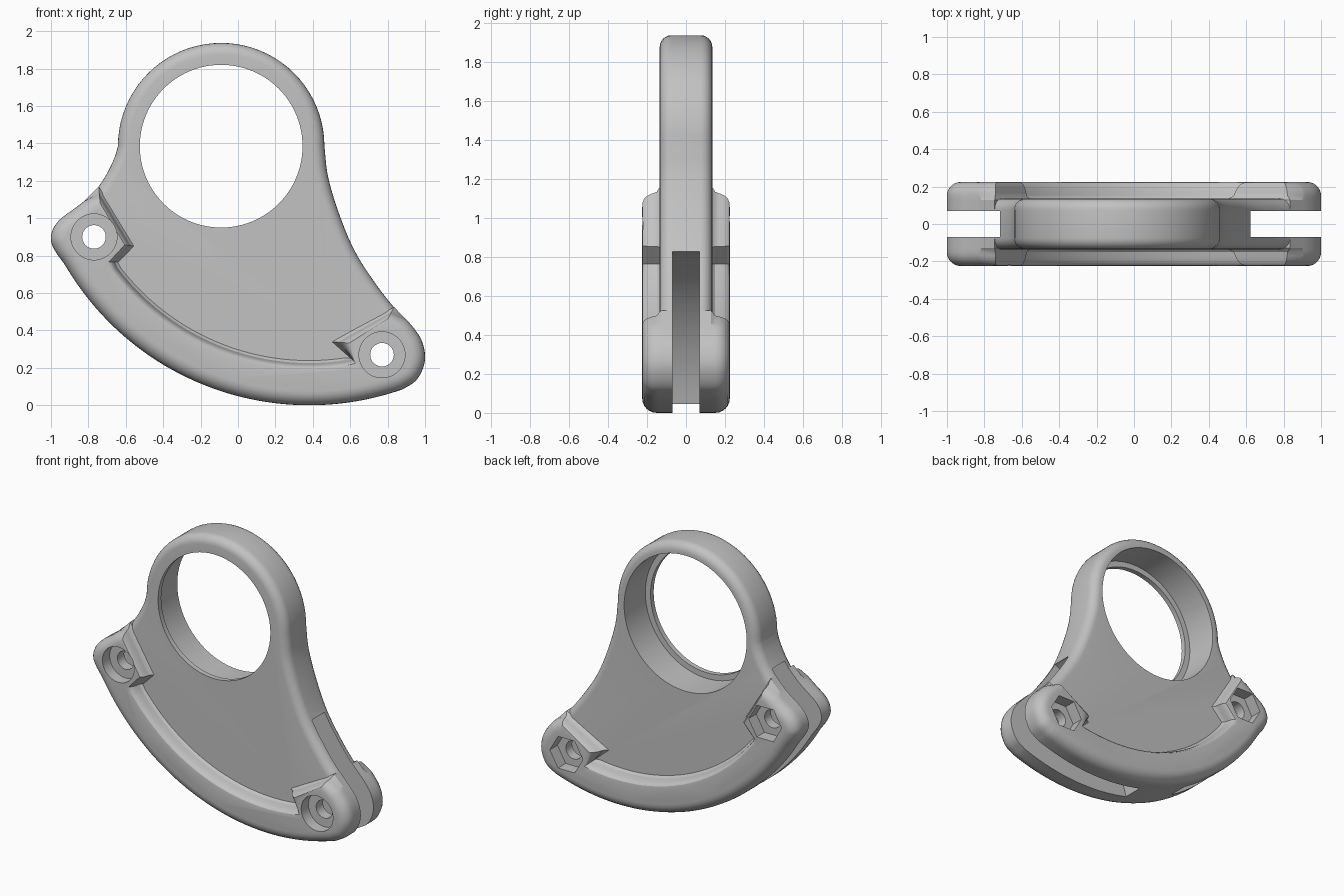
import bpy, bmesh, math
from mathutils import Vector as V

if "Cube" in bpy.data.objects:
    bpy.data.objects.remove(bpy.data.objects["Cube"])

RING = V((-0.09, 1.385))            # centre of the large eye
ARC = V((0.38, 1.51))               # centre of the curved lower edge
BOLTS = [V((-0.77, 0.90)), V((0.77, 0.27))]

grey = bpy.data.materials.new("light grey")
grey.diffuse_color = (0.54, 0.54, 0.54, 1)
grey.use_nodes = True
grey.node_tree.nodes["Principled BSDF"].inputs["Base Color"].default_value = grey.diffuse_color


def angle(p):
    d = V(p) - ARC
    return math.atan2(d.y, d.x)


def arc(c, r, a0, a1, n):
    return [c + r * V((math.cos(a0 + (a1 - a0) * i / n), math.sin(a0 + (a1 - a0) * i / n)))
            for i in range(n + 1)]


def spline(pts, n=5):
    p = [V(q) for q in pts]
    p = [2 * p[0] - p[1]] + p + [2 * p[-1] - p[-2]]
    out = []
    for i in range(1, len(p) - 2):
        a, b, c, d = p[i - 1:i + 3]
        for k in range(n):
            t = k / n
            out.append(0.5 * (2 * b + (c - a) * t + (2 * a - 5 * b + 4 * c - d) * t * t
                              + (3 * b - a - 3 * c + d) * t ** 3))
    return out + [p[-2]]


def bezier(a, mid, b, n=20):
    a, mid, b = V(a), V(mid), V(b)
    c = 2 * mid - (a + b) / 2
    return [a * (1 - i / n) ** 2 + c * 2 * (i / n) * (1 - i / n) + b * (i / n) ** 2 for i in range(n + 1)]


def inset(pts, d):
    # counter-clockwise outline moved inwards
    out = []
    for i, p in enumerate(pts):
        t = (pts[(i + 1) % len(pts)] - pts[i - 1]).normalized()
        out.append(p + d * V((-t.y, t.x)))
    return out


def loft(name, layers):
    # layers: (y, outline points in x and z), from front to back
    first = layers[0][1]
    area = sum(first[i - 1].x * p.y - p.x * first[i - 1].y for i, p in enumerate(first))
    bm = bmesh.new()
    rings = [[bm.verts.new((p.x, y, p.y)) for p in (pts if area > 0 else pts[::-1])] for y, pts in layers]
    n = len(first)
    for a, b in zip(rings, rings[1:]):
        for i in range(n):
            j = (i + 1) % n
            bm.faces.new((a[i], b[i], b[j], a[j]))
    bm.faces.new(rings[0])
    bm.faces.new(rings[-1][::-1])
    bm.normal_update()
    me = bpy.data.meshes.new(name)
    bm.to_mesh(me)
    bm.free()
    me.materials.append(grey)
    ob = bpy.data.objects.new(name, me)
    bpy.context.collection.objects.link(ob)
    return ob


def disc(name, c, r, y0, y1, n=48):
    pts = arc(c, r, 0, 2 * math.pi, n)[:-1]
    return loft(name, [(y0, pts), (y1, pts)])


def combine(target, tool, op):
    m = target.modifiers.new(op, 'BOOLEAN')
    m.object, m.operation, m.solver = tool, op, 'EXACT'
    bpy.context.view_layer.objects.active = target
    bpy.context.view_layer.update()
    bpy.ops.object.modifier_apply(modifier=m.name)
    bpy.data.objects.remove(tool)


# Outline, counter-clockwise: eye, left flank and lobe, lower arc, right lobe and flank
left = spline([(-0.645, 1.385), (-0.665, 1.32), (-0.715, 1.22), (-0.785, 1.125), (-0.87, 1.055),
               (-0.95, 0.995), (-0.99, 0.94), (-1.0, 0.88), (-0.975, 0.82), (-0.93, 0.757)])
right = spline([(0.88, 0.085), (0.95, 0.13), (0.99, 0.2), (1.0, 0.27), (0.98, 0.35), (0.93, 0.425),
                (0.85, 0.51), (0.75, 0.635), (0.63, 0.82), (0.545, 1.02), (0.485, 1.22), (0.465, 1.385)])
lower = arc(ARC, 1.51, angle(left[-1]), angle(right[0]), 48)[1:-1]
outline = arc(RING, 0.555, 0, math.pi, 40)[1:-1] + left + lower + right

# Flat plate with rounded edges
steps = [math.radians(15 * i) for i in range(7)]
half = [(0.075 + 0.06 * math.sin(a), inset(outline, 0.003 + 0.06 * (1 - math.cos(a)))) for a in steps]
body = loft("bracket_body", [(-y, p) for y, p in reversed(half)] + half)

# Raised rim and bolt pads on both faces, with a sloping inner edge
outer = [p for p in left if p.y < 1.10] + lower + [p for p in right if p.y < 0.47]


def inner(corners, r):
    pts = [V(c) for c in corners]
    return pts[:3] + arc(ARC, r, angle(pts[2]), angle(pts[3]), 40)[1:-1] + pts[3:]


base = inner([(0.835, 0.525), (0.49, 0.34), (0.60, 0.255),
              (-0.635, 0.765), (-0.55, 0.85), (-0.745, 1.17)], 1.265)
top = inner([(0.79, 0.44), (0.63, 0.33), (0.64, 0.215),
             (-0.71, 0.765), (-0.625, 0.86), (-0.735, 1.05)], 1.33)
mix = [0.3, 0.36, 0.42, 0.5, 0.6, 0.74, 1.0]
half = [(0.128, outer + base)]
for a, t in zip(steps, mix):
    edge = inset(outer + base, 0.075 * (1 - math.cos(a)))[:len(outer)]
    half.append((0.15 + 0.075 * math.sin(a), edge + [b.lerp(c, t) for b, c in zip(base, top)]))
rim = loft("rim", [(-y, p) for y, p in reversed(half)] + half)
combine(body, rim, 'UNION')

# Side slots that leave a web in the middle
slots = [bezier((0.615, 0.826), (0.23, 0.5), (0.01, 0.046)) + [V((0, -0.2)), V((1.3, -0.2)), V((1.3, 0.9))],
         bezier((-0.62, 1.18), (-0.36, 0.7), (-0.38, 0.205))
         + [V((-0.45, -0.1)), V((-1.3, -0.1)), V((-1.3, 1.4))]]
for pts in slots:
    combine(body, loft("slot", [(-0.07, pts), (0.07, pts)]), 'DIFFERENCE')

# Eye: narrow front lip and wider seat open to the back
combine(body, disc("lip_bore", RING, 0.435, -0.4, 0.4, 96), 'DIFFERENCE')
combine(body, disc("seat_bore", RING, 0.475, -0.1, 0.4, 96), 'DIFFERENCE')

# Bolt holes with round recesses in front and hexagonal ones behind
for c in BOLTS:
    combine(body, disc("bolt_hole", c, 0.063, -0.4, 0.4, 32), 'DIFFERENCE')
    combine(body, disc("head_recess", c, 0.123, -0.4, -0.145), 'DIFFERENCE')
    combine(body, disc("nut_recess", c, 0.128, 0.14, 0.4, 6), 'DIFFERENCE')

bpy.ops.object.select_all(action='DESELECT')
body.select_set(True)
bpy.context.view_layer.objects.active = body
bpy.ops.object.shade_smooth_by_angle(angle=math.radians(30))
